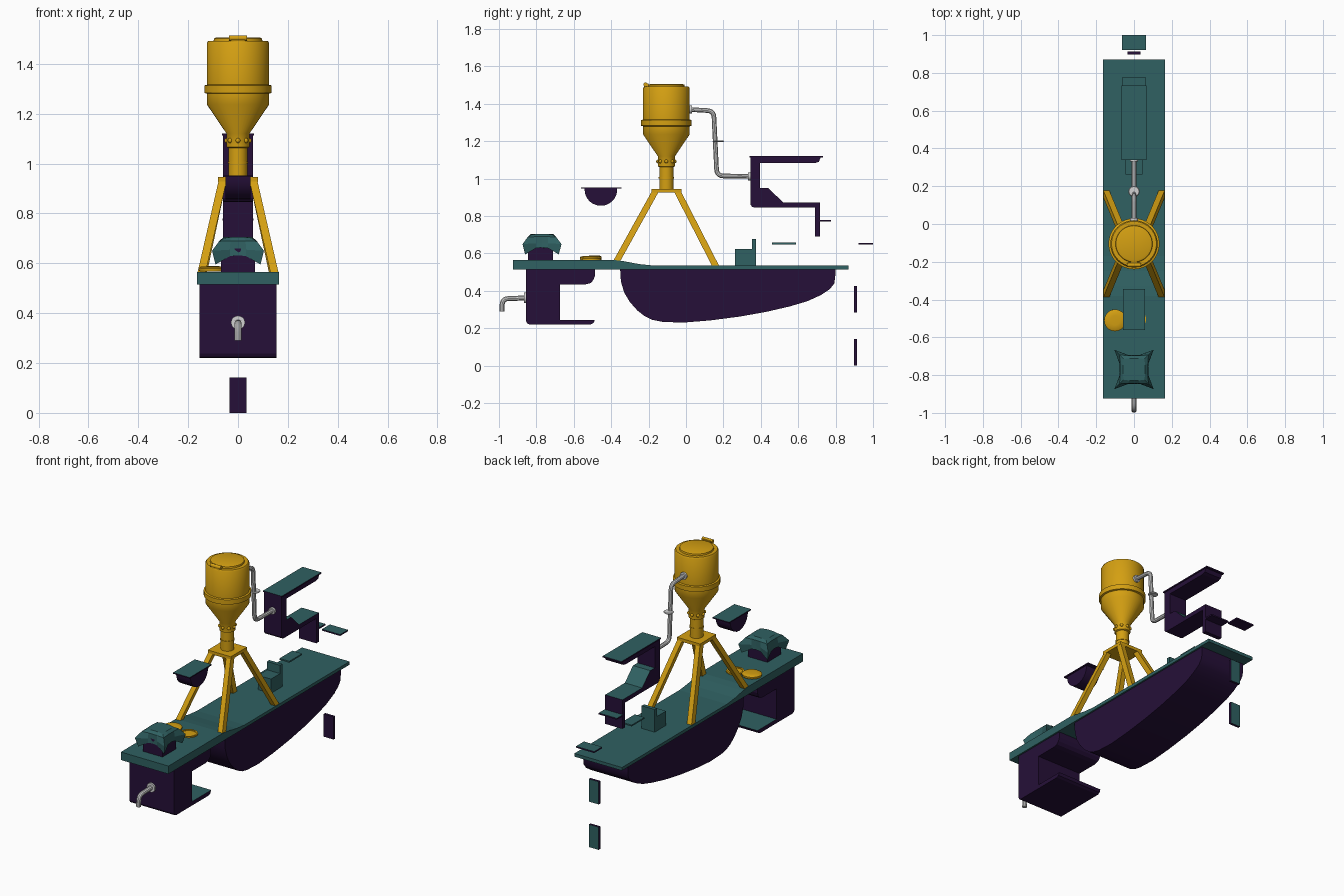
import bpy, bmesh, math
from mathutils import Vector, Matrix

if "Cube" in bpy.data.objects:
    bpy.data.objects.remove(bpy.data.objects["Cube"])


def mat(name, rgb):
    m = bpy.data.materials.new(name)
    m.diffuse_color = (*rgb, 1)
    m.use_nodes = True
    m.node_tree.nodes["Principled BSDF"].inputs["Base Color"].default_value = m.diffuse_color
    return m


TEAL = mat("teal", (0.029, 0.119, 0.122))
PURPLE = mat("dark purple", (0.019, 0.005, 0.040))
GOLD = mat("gold", (0.66, 0.35, 0.006))
WHITE = mat("light grey", (0.65, 0.65, 0.65))


def finish(name, bm, mats, rule=None, smooth=False):
    bmesh.ops.recalc_face_normals(bm, faces=bm.faces)
    bm.normal_update()
    if rule:
        for f in bm.faces:
            f.material_index = 1 if rule(f.normal) else 0
    me = bpy.data.meshes.new(name)
    bm.to_mesh(me)
    bm.free()
    for m in mats:
        me.materials.append(m)
    ob = bpy.data.objects.new(name, me)
    bpy.context.collection.objects.link(ob)
    if smooth:
        shade(ob)
    return ob


def shade(ob):
    bpy.ops.object.select_all(action='DESELECT')
    ob.select_set(True)
    bpy.context.view_layer.objects.active = ob
    bpy.ops.object.shade_smooth_by_angle(angle=math.radians(35))


def up(n):
    return n.z > 0.5


def back(n):
    return n.y > 0.5


def extrude(name, prof, hw, mats, rule=None, smooth=False):
    """Side profile (y, z) extruded across x."""
    bm = bmesh.new()
    f = bm.faces.new([bm.verts.new((-hw, y, z)) for y, z in prof])
    r = bmesh.ops.extrude_face_region(bm, geom=[f])
    for v in r['geom']:
        if isinstance(v, bmesh.types.BMVert):
            v.co.x = hw
    return finish(name, bm, mats, rule, smooth)


def box(name, hw, y0, y1, z0, z1, mats, rule=None):
    return extrude(name, [(y0, z0), (y1, z0), (y1, z1), (y0, z1)], hw, mats, rule)


def lathe(name, prof, pos, mats, n=32, rot=None):
    """Profile (radius, z) revolved around z."""
    bm = bmesh.new()
    rings = [[bm.verts.new((r * math.cos(2 * math.pi * i / n), r * math.sin(2 * math.pi * i / n), z))
              for i in range(n)] for r, z in prof]
    for a, b in zip(rings, rings[1:]):
        for i in range(n):
            bm.faces.new((a[i], a[(i + 1) % n], b[(i + 1) % n], b[i]))
    bm.faces.new(rings[0])
    bm.faces.new(rings[-1])
    m = Matrix.Translation(pos)
    if rot:
        m = m @ Matrix.Rotation(rot[0], 4, rot[1])
    bm.transform(m)
    return finish(name, bm, mats, smooth=True)


def pipe(name, pts, r, fillet, m):
    """Round pipe through (y, z) points with rounded bends."""
    P = [Vector((0, y, z)) for y, z in pts]
    path = [P[0]]
    for a, b, c in zip(P, P[1:], P[2:]):
        s, e = b + (a - b).normalized() * fillet, b + (c - b).normalized() * fillet
        path += [s * (1 - t) ** 2 + b * 2 * t * (1 - t) + e * t * t for t in (0, .2, .4, .6, .8, 1)]
    path.append(P[-1])
    cu = bpy.data.curves.new(name, 'CURVE')
    cu.dimensions = '3D'
    sp = cu.splines.new('POLY')
    sp.points.add(len(path) - 1)
    for p, q in zip(sp.points, path):
        p.co = (*q, 1)
    cu.bevel_depth, cu.bevel_resolution, cu.use_fill_caps = r, 3, True
    cu.materials.append(m)
    ob = bpy.data.objects.new(name, cu)
    bpy.context.collection.objects.link(ob)
    bpy.ops.object.select_all(action='DESELECT')
    ob.select_set(True)
    bpy.context.view_layer.objects.active = ob
    bpy.ops.object.convert(target='MESH')
    shade(bpy.context.object)


TP = [PURPLE, TEAL]

# Long deck with raised front half
extrude("deck", [(-.925, .515), (.87, .515), (.87, .535), (-.17, .535), (-.25, .543),
                 (-.33, .558), (-.38, .565), (-.925, .565)], .165, [TEAL])

# Hull below the deck
extrude("hull", [(-.352, .515), (-.348, .45), (-.33, .39), (-.30, .34), (-.26, .295), (-.22, .264),
                 (-.18, .245), (-.13, .235), (-.02, .23), (.13, .242), (.29, .263), (.43, .288), (.555, .317),
                 (.65, .345), (.72, .377), (.77, .41), (.793, .44), (.798, .48), (.798, .515)],
        .155, TP, up, True)

# Front housing: C-shaped side profile
extrude("front_housing", [(-.855, .515), (-.855, .238), (-.848, .225), (-.835, .22), (-.51, .22), (-.495, .228),
                          (-.487, .245), (-.675, .245), (-.675, .435), (-.535, .435), (-.51, .442), (-.495, .458),
                          (-.487, .48), (-.487, .515)], .155, TP, up)

# Floating rear console with its thin top and side plate
extrude("console", [(.345, 1.112), (.345, .862), (.352, .85), (.365, .845), (.69, .845), (.69, .69), (.716, .69),
                    (.716, .872), (.52, .872), (.44, .95), (.395, .95), (.395, 1.083), (.69, 1.083), (.71, 1.09),
                    (.72, 1.112)], .06, TP, up)
box("console_top", .065, .34, .733, 1.112, 1.12, TP, up)
box("console_shelf", .063, .716, .775, .771, .78, TP, up)

# Floating bowl with flat top plate
bowl = [(-.455 + .087 * math.cos(a), .94 + .085 * math.sin(a))
        for a in [math.pi + math.pi * i / 12 for i in range(13)]]
extrude("bowl", bowl + [(-.368, .948), (-.542, .948)], .05, TP, None, True)
box("bowl_top", .058, -.562, -.345, .946, .953, TP, up)

# Loose thin plates
box("middle_plate", .034, .46, .587, .649, .658, [TEAL])
box("rear_plate", .063, .922, 1.0, .648, .657, TP, up)
for i, z in enumerate((0, .285)):
    box(f"hanging_plate_{i + 1}", .034, .898, .914, z, z + .142, TP, back)

# Seat on the deck
box("seat", .045, .262, .352, .53, .625, [TEAL])
box("seat_back", .045, .352, .375, .53, .677, [TEAL])

# Front engine block with draped cover
box("engine_block", .068, -.845, -.71, .56, .66, [PURPLE])
bm = bmesh.new()
rings = []
for corner, mid, zc, zm in ((.056, .058, .70, .705), (.076, .074, .688, .69),
                            (.104, .074, .65, .655), (.090, .076, .595, .632)):
    ring = []
    for i in range(16):
        a = math.pi / 8 * i
        sq = 1 / max(abs(math.cos(a)), abs(math.sin(a)))
        k = max(0, (sq - 1) / (math.sqrt(2) - 1)) ** 1.5
        r = (mid + (corner - mid) * k) * sq
        ring.append(bm.verts.new((r * math.cos(a), -.77 + r * math.sin(a), zm + (zc - zm) * k)))
    rings.append(ring)
for a, b in zip(rings, rings[1:]):
    for i in range(16):
        bm.faces.new((a[i], a[(i + 1) % 16], b[(i + 1) % 16], b[i]))
bm.faces.new(rings[0])
bm.faces.new(rings[-1])
finish("engine_cover", bm, [TEAL])

# Deck hatch opening and its lid laid aside
lathe("hatch_rim", [(.04, .562), (.052, .562), (.052, .572), (.042, .572), (.042, .567)], (.012, -.505, 0), [GOLD], 20)
lathe("hatch_lid", [(.055, -.009), (.058, -.003), (.058, .004), (.05, .009), (.025, .011)],
      (-.1, -.51, .577), [GOLD], 20, (math.radians(2), 'X'))

# Tower legs and platform
TY = -.105
box("platform", .08, TY - .08, TY + .08, .925, .945, [GOLD])
for sx in (-1, 1):
    for sy in (-1, 1):
        bm = bmesh.new()
        ends = []
        low = .56 if sy < 0 else .53
        for cx, cy, z in ((.062, .06, .93), (.147, .265, low)):
            ends.append([bm.verts.new((sx * cx + a * .016, TY + sy * cy + b * .019, z))
                         for a, b in ((-1, -1), (1, -1), (1, 1), (-1, 1))])
        t, b = ends
        for i in range(4):
            bm.faces.new((t[i], t[(i + 1) % 4], b[(i + 1) % 4], b[i]))
        bm.faces.new(t)
        bm.faces.new(b)
        finish(f"tower_leg_{'front' if sy < 0 else 'rear'}_{'left' if sx < 0 else 'right'}", bm, [GOLD])

# Hopper tank with spout, cone, band and lid
lathe("tank", [(.038, .94), (.038, 1.0), (.041, 1.0), (.041, 1.008), (.038, 1.008), (.038, 1.062), (.046, 1.066),
               (.046, 1.12), (.125, 1.237), (.125, 1.28), (.135, 1.283), (.135, 1.313), (.125, 1.316),
               (.125, 1.483), (.119, 1.492), (.098, 1.492), (.096, 1.502), (.085, 1.506)], (0, TY, 0), [GOLD], 40)
box("lid_hinge", .028, -.225, -.2, 1.488, 1.508, [GOLD])
lathe("hinge_pin", [(.011, -.036), (.011, .036)], (0, -.217, 1.503), [GOLD], 12, (math.pi / 2, 'Y'))
for i in range(8):
    a = math.pi / 4 * i - math.pi / 2
    bpy.ops.mesh.primitive_uv_sphere_add(segments=10, ring_count=6, radius=.01,
                                         location=(.045 * math.cos(a), TY + .045 * math.sin(a), 1.092))
    b = bpy.context.object
    b.name = f"collar_bolt_{i + 1}"
    b.data.materials.append(GOLD)
    shade(b)

# Connecting pipe from tank to console, with flanges and valve disc
pipe("feed_pipe", [(.015, 1.37), (.148, 1.362), (.165, 1.015), (.348, 1.012)], .013, .035, WHITE)
lathe("tank_flange", [(.022, 0), (.022, .016)], (0, .015, 1.37), [WHITE], 20, (-math.pi / 2, 'X'))
lathe("console_flange", [(.021, 0), (.021, .016)], (0, .332, 1.012), [WHITE], 20, (-math.pi / 2, 'X'))
lathe("valve_disc", [(.026, 0), (.03, .004), (.026, .008)], (0, .172, 1.196), [WHITE], 16)

# Front drain spout
pipe("drain_spout", [(-.85, .362), (-.982, .358), (-.985, .29)], .014, .035, WHITE)
lathe("drain_flange", [(.028, 0), (.028, .012)], (0, -.853, .362), [WHITE], 20, (math.pi / 2, 'X'))
